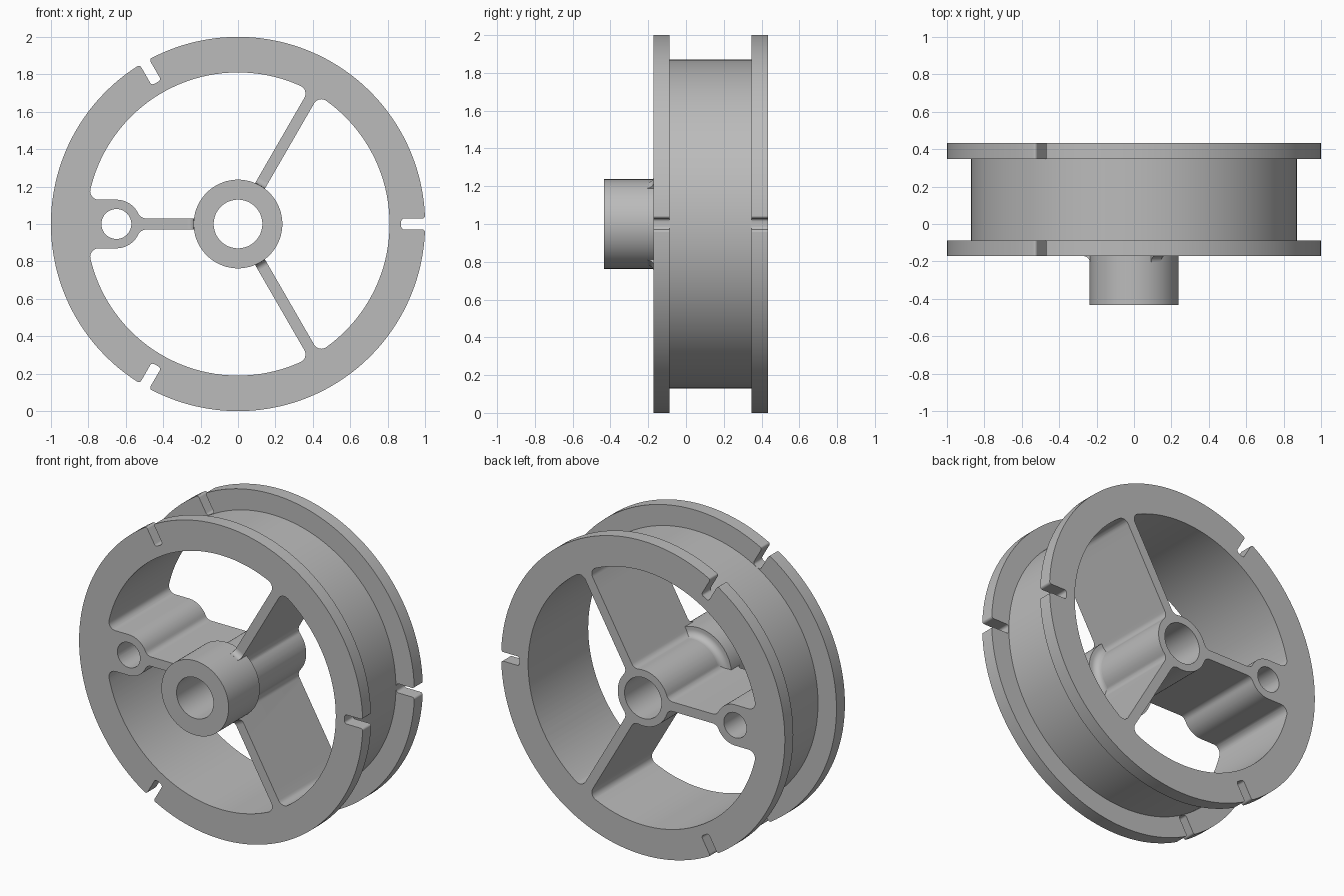
import bpy, bmesh
from math import sin, cos, pi, sqrt, atan2, radians

FRONT, BACK = -0.172, 0.433      # wheel faces
FLANGE = 0.085                   # flange thickness
RIM, DRUM, INNER = 1.0, 0.87, 0.81
HUB, BORE, BOSS = 0.178, 0.13, 0.237
WEB = 0.03                       # half thickness of a spoke
FILLET = 0.045
LUG_X, LUG_R, LUG_HOLE = 0.65, 0.13, 0.08

if "Cube" in bpy.data.objects:
    bpy.data.objects.remove(bpy.data.objects["Cube"])

grey = bpy.data.materials.new("plain grey")
grey.use_nodes = True
colour = (0.5, 0.5, 0.5, 1)
grey.diffuse_color = colour
grey.node_tree.nodes["Principled BSDF"].inputs["Base Color"].default_value = colour


def finish(bm, name):
    bmesh.ops.recalc_face_normals(bm, faces=bm.faces[:])
    mesh = bpy.data.meshes.new(name)
    bm.to_mesh(mesh)
    bm.free()
    mesh.materials.append(grey)
    ob = bpy.data.objects.new(name, mesh)
    bpy.context.collection.objects.link(ob)
    return ob


def activate(ob):
    bpy.ops.object.select_all(action='DESELECT')
    ob.select_set(True)
    bpy.context.view_layer.objects.active = ob


def smooth(ob):
    activate(ob)
    bpy.ops.object.shade_smooth_by_angle(angle=radians(30))


def arc(centre, r, a0, a1, n=8):
    return [(centre[0] + r * cos(a0 + (a1 - a0) * i / n),
             centre[1] + r * sin(a0 + (a1 - a0) * i / n)) for i in range(n + 1)]


def turn(points, a):
    return [(u * cos(a) - v * sin(a), u * sin(a) + v * cos(a)) for u, v in points]


def lathe(name, profile, n=144):
    """Revolve a closed (radius, y) loop about the wheel axis."""
    bm = bmesh.new()
    rings = [[bm.verts.new((r * cos(2 * pi * i / n), y, 1 + r * sin(2 * pi * i / n)))
              for r, y in profile] for i in range(n)]
    m = len(profile)
    for i in range(n):
        a, b = rings[i], rings[(i + 1) % n]
        for j in range(m):
            k = (j + 1) % m
            bm.faces.new((a[j], a[k], b[k], b[j]))
    return finish(bm, name)


def prism(bm, lower, upper):
    """Close two matching outlines into a solid."""
    a = [bm.verts.new(p) for p in lower]
    b = [bm.verts.new(p) for p in upper]
    bm.faces.new(a)
    bm.faces.new(b[::-1])
    for i in range(len(a)):
        j = (i + 1) % len(a)
        bm.faces.new((a[i], a[j], b[j], b[i]))


def through(bm, outline):
    prism(bm, [(x, FRONT - 0.1, 1 + z) for x, z in outline],
          [(x, BACK + 0.1, 1 + z) for x, z in outline])


def spoke_side(lug):
    """Filleted side of a spoke lying along u, from hub to rim."""
    f = FILLET
    c = (sqrt((HUB + f) ** 2 - (WEB + f) ** 2), WEB + f)
    pts = arc(c, f, atan2(c[1], c[0]) + pi, 1.5 * pi)
    d = WEB
    if lug:
        c = (LUG_X - sqrt((LUG_R + f) ** 2 - (WEB + f) ** 2), WEB + f)
        a = atan2(-c[1], LUG_X - c[0])
        pts += arc(c, f, -pi / 2, a)
        pts += arc((LUG_X, 0), LUG_R, a + pi, pi / 2, 12)[1:]
        d = LUG_R
    c = (sqrt((INNER - f) ** 2 - (d + f) ** 2), d + f)
    return pts + arc(c, f, -pi / 2, atan2(c[1], c[0]))


def pocket(a0, lug0, a1, lug1):
    """Opening between the spokes at angles a0 and a1."""
    first = turn(spoke_side(lug0), a0)
    last = turn([(u, -v) for u, v in spoke_side(lug1)], a1)[::-1]

    def bridge(p, q, r):
        s, e = atan2(p[1], p[0]), atan2(q[1], q[0])
        span = (e - s + pi) % (2 * pi) - pi
        return arc((0, 0), r, s, s + span, 40)[1:-1]
    return (first + bridge(first[-1], last[0], INNER)
            + last + bridge(last[-1], first[0], HUB))


# Wheel body with two flanges and a central bore
wheel = lathe("spoked_wheel", [
    (BORE, FRONT), (RIM, FRONT), (RIM, FRONT + FLANGE), (DRUM, FRONT + FLANGE),
    (DRUM, BACK - FLANGE), (RIM, BACK - FLANGE), (RIM, BACK), (BORE, BACK)])

# Cutters: three pockets, lug hole and three rim notches
bm = bmesh.new()
third = 2 * pi / 3
spokes = [(-pi / 3, False), (pi / 3, False), (pi, True)]
for i in range(3):
    (a0, l0), (a1, l1) = spokes[i], spokes[(i + 1) % 3]
    through(bm, pocket(a0, l0, a1, l1))
through(bm, arc((-LUG_X, 0), LUG_HOLE, 0, 2 * pi, 48)[:-1])
floor, half, r = DRUM + 0.002, 0.029, 0.016
side = (arc((floor + r, half - r), r, pi, pi / 2, 5)
        + arc((RIM - r, half + r), r, -pi / 2, 0, 5) + [(RIM + 0.05, half + r)])
notch = side + [(u, -v) for u, v in side[::-1]]
for i in range(3):
    through(bm, turn(notch, i * third))
cutter = finish(bm, "opening_cutter")
cutter.hide_render = True

activate(wheel)
mod = wheel.modifiers.new("openings", 'BOOLEAN')
mod.operation = 'DIFFERENCE'
mod.solver = 'EXACT'
mod.object = cutter
bpy.ops.object.modifier_apply(modifier=mod.name)
bpy.data.objects.remove(cutter)
smooth(wheel)

# Wider hub boss at the front, blending back into the hub
smooth(lathe("hub_boss", [(BORE, -BACK), (BOSS, -BACK), (BOSS, -0.12)]
             + arc((HUB + 0.04, -0.08), 0.04, -pi / 2, -pi)
             + [(0.15, -0.08), (0.15, FRONT), (BORE, FRONT)], 96))

# Small fillets where the spokes meet the boss
bm = bmesh.new()
f = 0.032
section = [(BOSS - 0.03, FRONT + 0.01), (BOSS - 0.03, FRONT - f)] + \
    arc((BOSS + f, FRONT - f), f, pi, pi / 2) + [(BOSS + f, FRONT + 0.01)]
for a, _ in spokes:
    rows = []
    for v in (-WEB, WEB):
        flat = turn([(u, v) for u, y in section], a)
        rows.append([(x, y, 1 + z) for (x, z), (u, y) in zip(flat, section)])
    prism(bm, *rows)
smooth(finish(bm, "spoke_fillets"))
